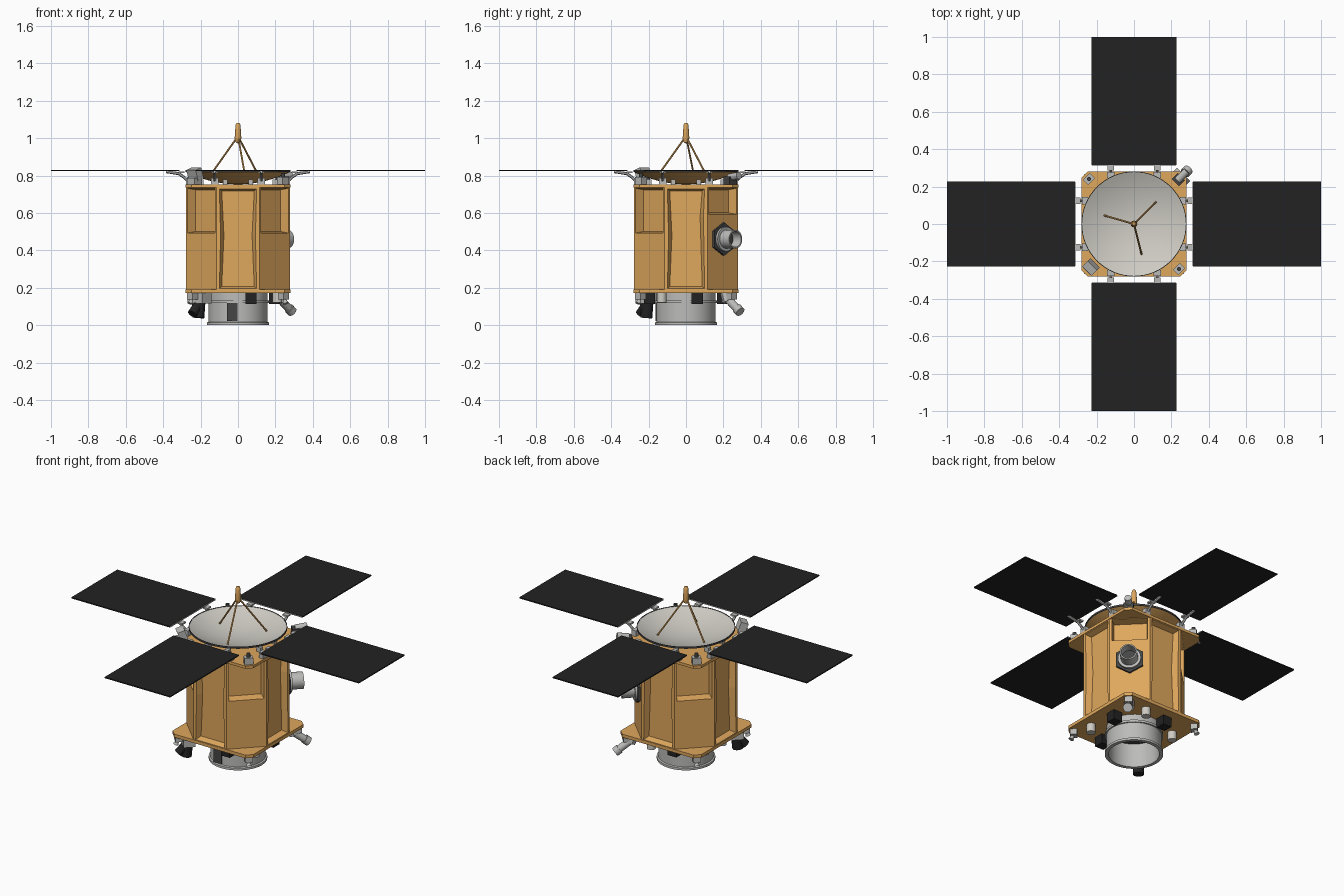
import bpy, bmesh, math
from mathutils import Vector, Matrix

if "Cube" in bpy.data.objects:
    bpy.data.objects.remove(bpy.data.objects["Cube"])


def mat(name, r, g, b):
    m = bpy.data.materials.new(name)
    m.diffuse_color = (r, g, b, 1)
    m.use_nodes = True
    m.node_tree.nodes["Principled BSDF"].inputs["Base Color"].default_value = m.diffuse_color
    return m


GOLD = mat("gold_foil", 0.74, 0.39, 0.11)
BLACK = mat("solar_black", 0.016, 0.016, 0.016)
SILVER = mat("silver", 0.50, 0.50, 0.49)
WHITE = mat("dish_white", 0.62, 0.60, 0.55)
DARK = mat("dark_grey", 0.06, 0.06, 0.06)


def finish(name, bm, m, smooth=False):
    me = bpy.data.meshes.new(name)
    bm.normal_update()
    bm.to_mesh(me)
    bm.free()
    me.materials.append(m)
    if smooth:
        me.shade_smooth()
        me.set_sharp_from_angle(angle=math.radians(35))
    ob = bpy.data.objects.new(name, me)
    bpy.context.collection.objects.link(ob)
    return ob


def rod(name, p, q, r, m, n=12, r2=None):
    p, q = Vector(p), Vector(q)
    d = q - p
    bm = bmesh.new()
    bmesh.ops.create_cone(bm, cap_ends=True, segments=n, radius1=r,
                          radius2=r if r2 is None else r2, depth=d.length)
    bm.transform(Matrix.Translation((p + q) / 2) @ d.to_track_quat('Z', 'Y').to_matrix().to_4x4())
    return finish(name, bm, m, n > 8)


def box(name, c, s, m, rz=0, ry=0):
    bm = bmesh.new()
    bmesh.ops.create_cube(bm, size=1)
    bm.transform(Matrix.Translation(c) @ Matrix.Rotation(math.radians(rz), 4, 'Z')
                 @ Matrix.Rotation(math.radians(ry), 4, 'Y') @ Matrix.Diagonal((*s, 1)))
    return finish(name, bm, m)


def lathe(name, prof, m, n=48, start=(0, 0, 0), axis=(0, 0, 1)):
    bm = bmesh.new()
    vs = [bm.verts.new((r, 0, z)) for r, z in prof]
    es = [bm.edges.new(e) for e in zip(vs, vs[1:])]
    bmesh.ops.spin(bm, geom=vs + es, axis=(0, 0, 1), cent=(0, 0, 0), angle=math.tau, steps=n)
    bmesh.ops.remove_doubles(bm, verts=bm.verts, dist=1e-5)
    bm.transform(Matrix.Translation(start) @ Vector(axis).to_track_quat('Z', 'Y').to_matrix().to_4x4())
    bmesh.ops.recalc_face_normals(bm, faces=bm.faces)
    return finish(name, bm, m, True)


def polar(r, deg, z):
    a = math.radians(deg)
    return Vector((r * math.cos(a), r * math.sin(a), z))


# octagonal body with sloped pockets in its faces
bm = bmesh.new()
R = 0.278 / math.cos(math.pi / 8)


def ring(zs):
    return [bm.verts.new(polar(R, 22.5 + 45 * k, zs[k])) for k in range(8)]


bot = ring([0.18] * 8)
mid = ring([0.56, 0.48, 0.48, 0.48, 0.48, 0.48, 0.48, 0.56])
for k in (0, 1):                       # higher split above the telescope
    mid[k].co.z = 0.58
mid[7].co.z = 0.48
top = ring([0.745] * 8)
bm.faces.new(top)
bm.faces.new(bot[::-1])
pockets = []
for k in range(8):
    j = (k + 1) % 8
    if k % 2:                          # faces that look along x or y
        f = bm.faces.new((bot[k], bot[j], mid[j], top[j], top[k], mid[k]))
        pockets.append((f, 0.022, 0.018, -0.035))
    else:                              # diagonal faces
        bm.faces.new((bot[k], bot[j], mid[j], mid[k]))
        f = bm.faces.new((mid[k], mid[j], top[j], top[k]))
        pockets.append((f, 0.018, 0.012, -0.05))
bm.normal_update()
for f, frame, slope, depth in pockets:
    bmesh.ops.inset_individual(bm, faces=[f], thickness=frame)
    bmesh.ops.inset_individual(bm, faces=[f], thickness=slope, depth=depth)
finish("octagon_body", bm, GOLD)

# square decks with clipped corners
for name, z0, z1 in (("lower_deck", 0.172, 0.192), ("upper_deck", 0.735, 0.752)):
    bm = bmesh.new()
    a, b = 0.281, 0.248
    pts = [(a, -b), (a, b), (b, a), (-b, a), (-a, b), (-a, -b), (-b, -a), (b, -a)]
    f = bm.faces.new([bm.verts.new((x, y, z1)) for x, y in pts])
    g = bmesh.ops.extrude_face_region(bm, geom=[f])
    bmesh.ops.translate(bm, vec=(0, 0, z0 - z1),
                        verts=[v for v in g["geom"] if isinstance(v, bmesh.types.BMVert)])
    bmesh.ops.recalc_face_normals(bm, faces=bm.faces)
    finish(name, bm, GOLD)

# dish antenna: pale bowl, gold back, dark rim
def bowl(r):
    return 0.762 + 0.066 * (r / 0.28) ** 2


rs = [0.28 * i / 14 for i in range(15)]
inner = [(r, bowl(r)) for r in rs]
lathe("dish_bowl", inner + [(r, z - 0.003) for r, z in inner[::-1]], WHITE, 64)
back = [(r * 0.995, bowl(r) - 0.004) for r in rs]
lathe("dish_back", back + [(r, z - 0.005) for r, z in back[::-1]], GOLD, 64)
lathe("dish_rim", [(0.277, 0.818), (0.281, 0.818), (0.281, 0.829), (0.277, 0.829), (0.277, 0.818)], DARK, 64)

# feed horn on three struts
lathe("feed_horn", [(0, 0.972), (0.012, 0.978), (0.018, 1.0), (0.014, 1.06),
                    (0.012, 1.074), (0.007, 1.08), (0, 1.081)], GOLD, 20)
for a in (164, 45, 284):
    rod("feed_strut", polar(0.166, a, bowl(0.166)), polar(0.008, a, 1.0), 0.005, GOLD, 8)

# solar wings, hinges and dish mounts, repeated on four sides
for k in range(4):
    rot = Matrix.Rotation(k * math.pi / 2, 4, 'Z')
    rz = 90 * k
    box("solar_wing", rot @ Vector((0.658, 0, 0.827)), (0.684, 0.456, 0.007), BLACK, rz)
    box("wing_root_bar", rot @ Vector((0.316, 0, 0.8265)), (0.007, 0.45, 0.005), SILVER, rz)
    for s in (-1, 1):
        y = 0.125 * s
        path = [(0.255, 0.757), (0.285, 0.788), (0.315, 0.810), (0.385, 0.821)]
        for p, q in zip(path, path[1:]):
            rod("hinge_arm", rot @ Vector((p[0], y, p[1])), rot @ Vector((q[0], y, q[1])), 0.008, SILVER, 6)
        box("hinge_block", rot @ Vector((0.262, y, 0.768)), (0.03, 0.04, 0.04), SILVER, rz)
        box("hinge_clevis", rot @ Vector((0.302, y, 0.818)), (0.03, 0.035, 0.01), SILVER, rz)
        box("dish_mount", rot @ Vector((0.20, y * 0.55, 0.765)), (0.03, 0.025, 0.03), SILVER, rz)

# small units on the upper deck corners
for a in (135, 315):
    box("deck_sensor", polar(0.34, a, 0.772), (0.04, 0.05, 0.04), SILVER, a)
    rod("sensor_nozzle", polar(0.34, a, 0.79), polar(0.34, a, 0.815), 0.011, DARK, 12)
box("star_sensor_base", polar(0.33, 225, 0.77), (0.055, 0.06, 0.035), SILVER, 225)
box("star_sensor", polar(0.325, 225, 0.808), (0.045, 0.07, 0.06), SILVER, 225, 20)
box("corner_unit", polar(0.335, 45, 0.772), (0.045, 0.055, 0.045), DARK, 45)
rod("corner_unit_barrel", polar(0.33, 45, 0.79), polar(0.40, 45, 0.80), 0.02, SILVER)

# side telescope on the back right face
AX = polar(1, 45, 0)
Z46 = Vector((0, 0, 0.46))
rod("telescope_flange", AX * 0.272 + Z46, AX * 0.292 + Z46, 0.088, DARK, 6)
rod("telescope_collar", AX * 0.292 + Z46, AX * 0.305 + Z46, 0.066, SILVER, 24)
lathe("telescope_tube", [(0.05, 0.30), (0.05, 0.375), (0.042, 0.375), (0.042, 0.31)], SILVER, 24, Z46, AX)
rod("telescope_lens", AX * 0.306 + Z46, AX * 0.314 + Z46, 0.043, DARK, 24)

# hollow launch adapter under the body
lathe("adapter_ring", [(0.158, 0.175), (0.158, 0.018), (0.167, 0.014), (0.167, 0), (0.145, 0),
                       (0.145, 0.17)], SILVER, 40)
lathe("adapter_band", [(0.157, 0.118), (0.166, 0.118), (0.166, 0.132), (0.157, 0.132)], SILVER, 40)
rod("adapter_inside", (0, 0, 0.15), (0, 0, 0.172), 0.146, DARK, 40)
box("adapter_dark_plate", (-0.03, -0.157, 0.07), (0.055, 0.01, 0.095), DARK)

# tilted nozzle at the back right corner
rod("nozzle_bracket", polar(0.30, 45, 0.175), polar(0.32, 45, 0.125), 0.03, SILVER, 8)
rod("tilted_nozzle", polar(0.31, 45, 0.145), polar(0.405, 45, 0.075), 0.022, SILVER, 16)
rod("nozzle_lip", polar(0.385, 45, 0.09), polar(0.41, 45, 0.071), 0.027, SILVER, 16)

# dark camera cluster at the front left corner
box("camera_base", polar(0.29, 225, 0.145), (0.07, 0.11, 0.06), SILVER, 225)
rod("camera_barrel", polar(0.29, 225, 0.14), polar(0.30, 225, 0.04), 0.032, BLACK, 16)
rod("camera_side_barrel", polar(0.30, 225, 0.11), polar(0.345, 225, 0.06), 0.026, BLACK, 16)

# corner thrusters and equipment boxes below the lower deck
for a in (45, 135, 225, 315):
    box("thruster_block", polar(0.345, a, 0.155), (0.04, 0.045, 0.035), SILVER, a)
    rod("thruster_nozzle", polar(0.35, a, 0.14), polar(0.36, a, 0.115), 0.008, SILVER, 12, 0.016)
for x, y in ((0.07, -0.195), (0.195, 0.06), (-0.06, 0.195)):
    box("lower_black_box", (x, y, 0.143), (0.06, 0.06, 0.06), BLACK)
for x, y in ((0.21, -0.13), (-0.2, 0.1), (0.09, 0.215), (-0.21, -0.06)):
    rod("lower_can", (x, y, 0.175), (x, y, 0.12), 0.026, WHITE, 16)
